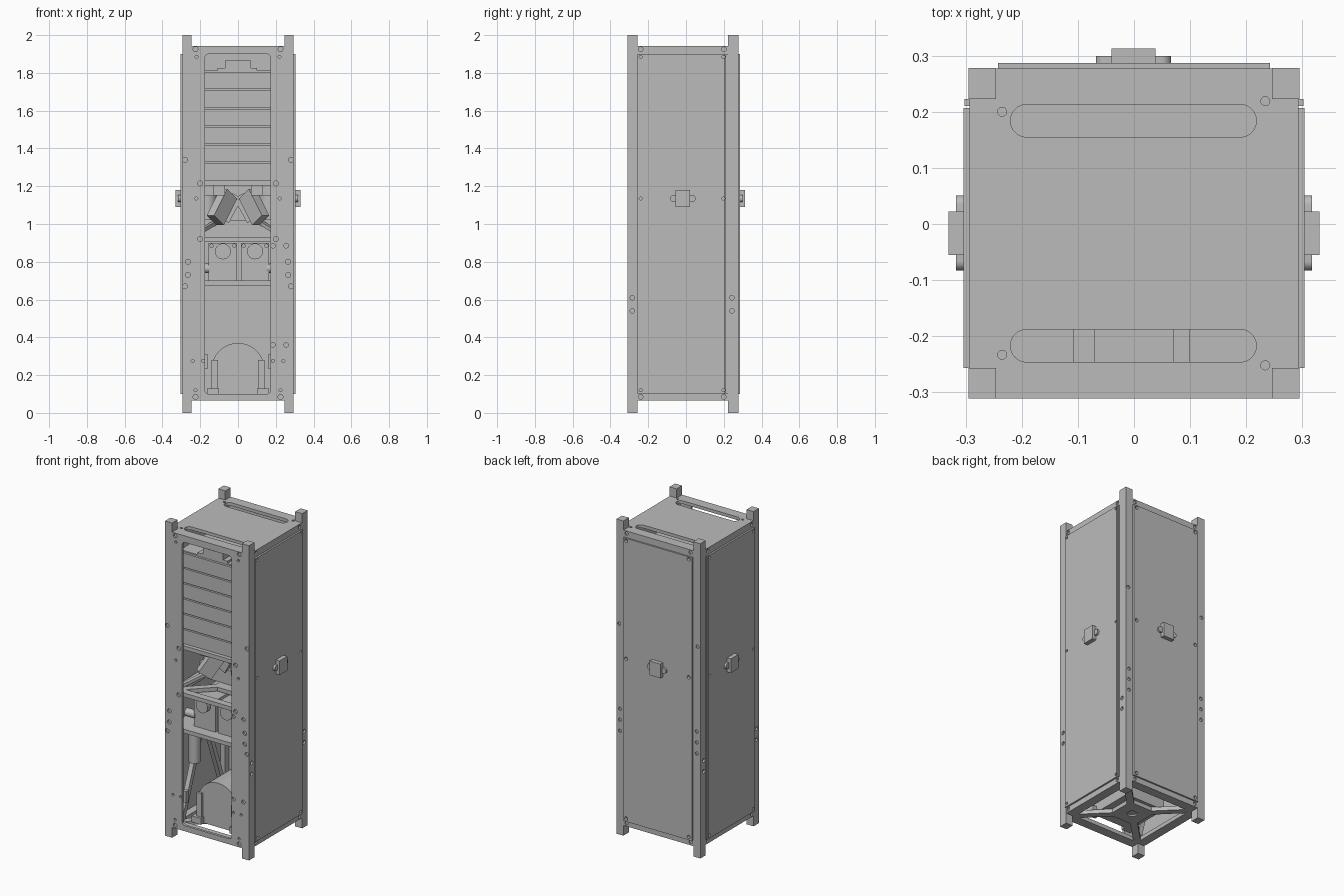
import bpy, bmesh, math
from mathutils import Vector, Matrix

if "Cube" in bpy.data.objects:
    bpy.data.objects.remove(bpy.data.objects["Cube"], do_unlink=True)

metal = bpy.data.materials.new("satin grey")
metal.use_nodes = True
GREY = (0.5, 0.5, 0.5, 1)
metal.diffuse_color = GREY
metal.node_tree.nodes["Principled BSDF"].inputs["Base Color"].default_value = GREY


def prism(name, outlines, axis, lo, hi):
    """Extrude one or more 2D outlines along an axis."""
    place = {"x": lambda a, b, t: (t, a, b),
             "y": lambda a, b, t: (a, t, b),
             "z": lambda a, b, t: (a, b, t)}[axis]
    bm = bmesh.new()
    for pts in outlines:
        low = [bm.verts.new(place(a, b, lo)) for a, b in pts]
        high = [bm.verts.new(place(a, b, hi)) for a, b in pts]
        bm.faces.new(low)
        bm.faces.new(high)
        for i in range(len(pts)):
            j = (i + 1) % len(pts)
            bm.faces.new((low[i], low[j], high[j], high[i]))
    bmesh.ops.recalc_face_normals(bm, faces=bm.faces)
    mesh = bpy.data.meshes.new(name)
    bm.to_mesh(mesh)
    bm.free()
    mesh.materials.append(metal)
    ob = bpy.data.objects.new(name, mesh)
    bpy.context.collection.objects.link(ob)
    return ob


def rect(x0, x1, y0, y1):
    return [(x0, y0), (x1, y0), (x1, y1), (x0, y1)]


def box(name, x0, x1, y0, y1, z0, z1):
    return prism(name, [rect(x0, x1, y0, y1)], "z", z0, z1)


def circle(cx, cy, r, n=16):
    return [(cx + r * math.cos(math.tau * i / n), cy + r * math.sin(math.tau * i / n))
            for i in range(n)]


def rounded(x0, x1, y0, y1, r, n=8):
    pts = []
    corners = [(x1 - r, y1 - r), (x0 + r, y1 - r), (x0 + r, y0 + r), (x1 - r, y0 + r)]
    for k, (cx, cy) in enumerate(corners):
        for i in range(n + 1):
            a = math.pi / 2 * (k + i / n)
            pts.append((cx + r * math.cos(a), cy + r * math.sin(a)))
    return pts


def cut(targets, cutter):
    cutter.hide_render = True
    for ob in targets:
        mod = ob.modifiers.new("cut", "BOOLEAN")
        mod.operation = "DIFFERENCE"
        mod.solver = "EXACT"
        mod.object = cutter
        bpy.context.view_layer.objects.active = ob
        bpy.ops.object.modifier_apply(modifier=mod.name)
    bpy.data.objects.remove(cutter, do_unlink=True)


def strut(name, a, b, w, d):
    """Rectangular bar between two points."""
    a, b = Vector(a), Vector(b)
    ob = box(name, -w / 2, w / 2, -d / 2, d / 2, 0, (b - a).length)
    turn = (b - a).to_track_quat("Z", "Y").to_matrix().to_4x4()
    ob.data.transform(Matrix.Translation(a) @ turn)
    return ob


X, F, B = 0.295, -0.311, 0.278      # half width, front and back faces
RX, RF, RB = 0.246, -0.257, 0.223   # inner edges of the corner rails
LO, HI = 0.065, 1.942               # body bottom and top

# Corner rails
rails = []
for side, s in (("right", -1), ("left", 1)):
    for end, y0, y1 in (("front", F, RF), ("back", RB, B)):
        x0, x1 = sorted((s * RX, s * X))
        rails.append(box(f"{side}_{end}_rail", x0, x1, y0, y1, 0, 2))

# Front frame with its tall window
front = box("front_frame", -RX, RX, F, F + 0.016, LO, HI)
cut([front], prism("window_cutter", [rounded(-0.175, 0.172, 0.1, 1.9, 0.02)], "y", F - 0.1, F + 0.1))

# Side and back walls with the outer panels
sides = []
for side, s in (("right", -1), ("left", 1)):
    x0, x1 = sorted((s * 0.28, s * 0.293))
    sides.append(box(f"{side}_wall", x0, x1, RF, RB, LO, HI))
    x0, x1 = sorted((s * 0.293, s * 0.304))
    sides.append(box(f"{side}_panel", x0, x1, RF, 0.207, 0.1, 1.9))
    box(f"{side}_panel_edge", *sorted((s * 0.29, s * 0.302)), 0.21, RB, 0.1, 1.9)
backs = [box("back_wall", -RX, RX, 0.263, 0.277, LO, HI),
         box("back_panel", -0.242, 0.242, 0.277, 0.287, 0.1, 1.9)]

# Top plate with two long slots
top = box("top_plate", -RX, RX, F + 0.016, 0.263, 1.922, HI)
cut([top], prism("slot_cutter", [rounded(-0.22, 0.218, y, y + 0.058, 0.0288)
                                 for y in (-0.246, 0.155)], "z", 1.8, 2.1))
cut([top], prism("top_hole_cutter", [circle(x, y, 0.008) for x, y in
                                     ((-0.235, 0.2), (0.234, 0.219), (-0.235, -0.233), (0.234, -0.252))],
                 "z", 1.93, 2.1))


def cross_plate(name, half_x, y0, y1, z0, z1, rim=0.045, bar=0.03):
    """Plate opened into a rim with diagonal arms and a hub."""
    plate = box(name, -half_x, half_x, y0, y1, z0, z1)
    mid, h = (y0 + y1) / 2, (y1 - y0) / 2 - rim
    wedges = []
    for k in range(4):
        c, s = round(math.cos(k * math.pi / 2)), round(math.sin(k * math.pi / 2))
        wedge = [(0.095, -0.095 + bar), (h, -h + bar), (h, h - bar), (0.095, 0.095 - bar)]
        wedges.append([(c * a - s * b, mid + s * a + c * b) for a, b in wedge])
    cut([plate], prism("wedge_cutter", wedges, "z", z0 - 0.1, z1 + 0.1))
    return plate


# Open bottom plate and inner trays
base = cross_plate("bottom_plate", RX, F + 0.016, 0.263, LO, 0.09)
cut([base], prism("hub_cutter", [circle(0, -0.016, 0.03, 24)], "z", 0, 0.075))
for s in (-1, 1):
    box("bottom_side_lip", *sorted((s * RX, s * 0.28)), RF, RB, LO, 0.09)
    box("top_side_lip", *sorted((s * RX, s * 0.28)), RF, RB, 1.922, HI)
cross_plate("middle_tray", 0.275, -0.29, 0.25, 0.905, 0.93)
box("lower_tray", -0.275, 0.275, -0.29, 0.25, 0.675, 0.7)
cross_plate("upper_tray", 0.275, -0.29, 0.25, 1.205, 1.23)

# Recessed screw holes on the front
both = [(0.225, 1.925), (0.28, 1.34), (0.2, 1.215), (0.2, 0.92), (0.265, 0.8),
        (0.265, 0.73), (0.28, 0.67), (0.225, 0.085)]
small = [(0.22, 1.885), (0.22, 1.135), (0.24, 0.275), (0.185, 0.275), (0.225, 0.12)]
holes = [circle(s * x, z, r) for pts, r in ((both, 0.013), (small, 0.008))
         for x, z in pts for s in (-1, 1)]
holes += [circle(x, z, 0.012) for x in (0.185, 0.255) for z in (0.36, 0.885)]
cut([front] + rails, prism("front_hole_cutter", holes, "y", F - 0.1, F + 0.011))

# Recessed screw holes on the sides and back
for s in (-1, 1):
    depth = sorted((s * 0.284, s * 0.4))
    cut(sides + rails, prism("side_hole_cutter",
        [circle(y, z, 0.012) for y in (-0.24, 0.2) for z in (1.925, 0.085)]
        + [circle(y, z, 0.008) for y in (-0.24, 0.198) for z in (1.885, 1.135, 0.12)]
        + [circle(y, z, 0.012) for y in (-0.284, 0.243) for z in (0.61, 0.54)], "x", *depth))
cut(backs + rails, prism("back_hole_cutter",
    [circle(s * x, z, 0.011) for s in (-1, 1) for x, z in
     ((0.225, 1.925), (0.22, 1.885), (0.22, 1.135), (0.22, 0.12), (0.225, 0.085),
      (0.275, 1.34), (0.27, 0.8), (0.27, 0.73), (0.27, 0.66))], "y", 0.27, 0.4))

# Sensor modules: block with two eared lugs on the sides and back
for side, s in (("right", -1), ("left", 1)):
    prism(f"{side}_sensor", [rect(-0.055, 0.022, 1.09, 1.18)], "x", *sorted((s * 0.3, s * 0.331)))
    prism(f"{side}_sensor_lugs", [rounded(-0.083, 0.051, 1.117, 1.153, 0.017)],
          "x", *sorted((s * 0.3, s * 0.317)))
prism("back_sensor", [rect(-0.04, 0.038, 1.09, 1.18)], "y", 0.28, 0.313)
prism("back_sensor_lugs", [rounded(-0.068, 0.066, 1.117, 1.153, 0.017)], "y", 0.28, 0.299)

# Stack of electronics modules
for i in range(6):
    z = 1.23 + i * 0.097
    box("stack_module", -0.24, 0.24, -0.265, 0.24, z, z + 0.089)
    box("stack_spacer", -0.23, 0.23, -0.25, 0.23, z + 0.089, z + 0.097)
box("stack_connector_base", -0.108, 0.1, -0.25, -0.16, 1.812, 1.826)
box("stack_connector", -0.07, 0.07, -0.25, -0.17, 1.826, 1.865)

# Angled instruments in the middle bay
for s in (-1, 1):
    strut("angled_instrument", (s * 0.12, -0.17, 1.02), (s * 0.05, -0.1, 1.16), 0.055, 0.09)
    strut("angled_support", (s * 0.075, -0.05, 1.02), (s * 0.005, -0.05, 1.15), 0.03, 0.06)
    prism("reaction_wheel", [circle(s * 0.165, -0.02, 0.055, 24)], "z", 1.02, 1.15)
    box("hanging_bracket", s * 0.1 - 0.03, s * 0.1 + 0.03, -0.2, -0.12, 1.15, 1.205)
    strut("tray_brace", (s * 0.25, -0.24, 0.93), (s * 0.1, -0.02, 1.02), 0.025, 0.02)
box("instrument_shelf", -0.24, 0.24, -0.05, 0.23, 0.93, 1.02)

# Twin cameras
for x in (-0.08, 0.09):
    box("camera_body", x - 0.075, x + 0.075, -0.22, 0.05, 0.7, 0.9)
    prism("camera_lens", [circle(x, 0.855, 0.042, 32)], "y", -0.25, -0.21)
    prism("camera_screws", [circle(x + s * 0.06, 0.885, 0.011) for s in (-1, 1)], "y", -0.228, -0.21)
for s in (-1, 1):
    prism("camera_pivot", [circle(-0.2, 0.765, 0.025)], "x", *sorted((s * 0.15, s * 0.22)))

# Arched housing in the lower bay
arch = [(0.14, 0.09)] + [(0.14 * math.cos(math.pi * i / 24), 0.23 + 0.14 * math.sin(math.pi * i / 24))
                         for i in range(25)] + [(-0.14, 0.09)]
prism("arched_housing", [arch], "y", -0.2, 0.1)
for s in (-1, 1):
    box("housing_leg", *sorted((s * 0.105, s * 0.14)), -0.215, -0.2, 0.09, 0.28)
    box("housing_foot", *sorted((s * 0.1, s * 0.165)), -0.23, -0.17, 0.09, 0.13)
    box("side_tab", *sorted((s * 0.158, s * 0.2)), -0.295, -0.27, 0.235, 0.31)
    for y in (-0.24, 0.2):
        strut("bay_strut", (s * 0.23, -0.02, 0.68), (s * 0.23, y, 0.09), 0.03, 0.03)
    prism("bay_valve", [circle(s * 0.22, -0.12, 0.035, 20)], "z", 0.42, 0.6)

# Smooth the round parts, keep edges sharp
bpy.ops.object.select_all(action="DESELECT")
for ob in bpy.context.scene.objects:
    if ob.type == "MESH":
        ob.select_set(True)
        bpy.context.view_layer.objects.active = ob
bpy.ops.object.shade_smooth_by_angle(angle=math.radians(30))
